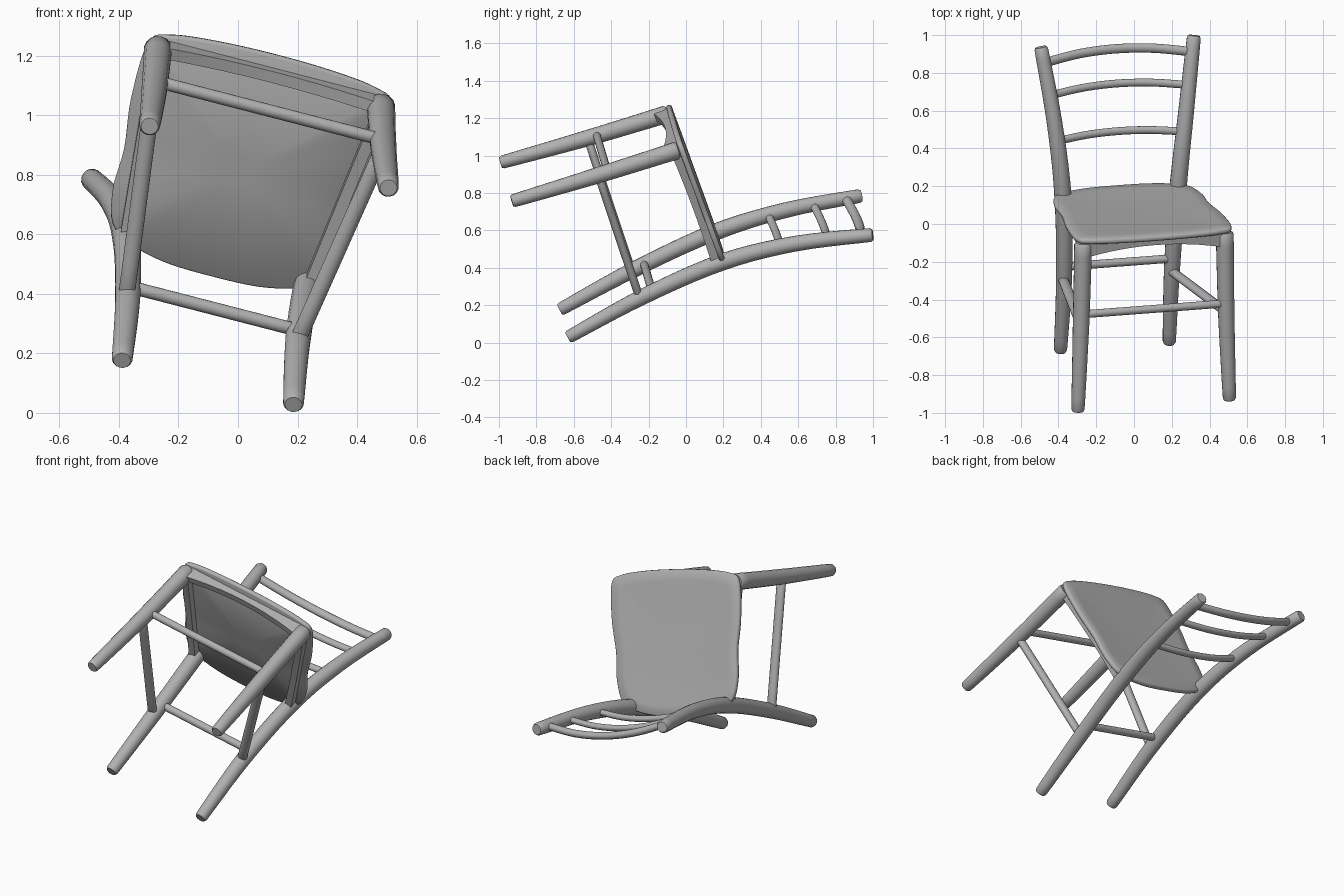
import bpy, bmesh, math
from mathutils import Vector, Matrix

cube = bpy.data.objects.get("Cube")
if cube:
    bpy.data.objects.remove(cube, do_unlink=True)

# One plain grey for the whole chair
grey = bpy.data.materials.new("warm_grey")
grey.use_nodes = True
grey.diffuse_color = (0.44, 0.44, 0.44, 1)
grey.node_tree.nodes["Principled BSDF"].inputs["Base Color"].default_value = (0.44, 0.44, 0.44, 1)

# The chair is built upright (x across, y to the back, z up), then lies tipped over
across = Vector((0.966, 0.073, -0.249)).normalized()
back = Vector((-0.246, 0.332, -0.91))
back = (back - across * back.dot(across)).normalized()
up = across.cross(back)
POSE = Matrix.Translation((-0.010, -0.789, 0.467)) @ Matrix((across, back, up)).transposed().to_4x4()


def finish(name, bm, angle=40):
    bmesh.ops.recalc_face_normals(bm, faces=bm.faces)
    mesh = bpy.data.meshes.new(name)
    bm.to_mesh(mesh)
    bm.free()
    mesh.materials.append(grey)
    ob = bpy.data.objects.new(name, mesh)
    bpy.context.collection.objects.link(ob)
    ob.matrix_world = POSE
    bpy.ops.object.select_all(action='DESELECT')
    ob.select_set(True)
    bpy.context.view_layer.objects.active = ob
    bpy.ops.object.shade_smooth_by_angle(angle=math.radians(angle))
    return ob


def smooth_path(pts, steps=5, closed=False):
    """Catmull-Rom points through the given tuples."""
    p = [Vector(q) for q in pts]
    n = len(p)
    out = []
    for i in range(n if closed else n - 1):
        if closed:
            a, b, c, d = (p[(i + k) % n] for k in (-1, 0, 1, 2))
        else:
            a, b, c, d = p[max(i - 1, 0)], p[i], p[i + 1], p[min(i + 2, n - 1)]
        for s in range(steps):
            t = s / steps
            out.append(0.5 * (2 * b + (c - a) * t + (2 * a - 5 * b + 4 * c - d) * t * t
                              + (3 * b - a - 3 * c + d) * t ** 3))
    return out if closed else out + [p[-1]]


def loft(bm, rings):
    """Skin a list of point rings and close both ends."""
    vs = [[bm.verts.new(q) for q in r] for r in rings]
    n = len(vs[0])
    for r0, r1 in zip(vs, vs[1:]):
        for i in range(n):
            bm.faces.new((r0[i], r0[(i + 1) % n], r1[(i + 1) % n], r1[i]))
    bm.faces.new(vs[0][::-1])
    bm.faces.new(vs[-1])


def rod(name, pts, radii, flat=1.0, ref=(0, 1, 0), sides=16, tip=0.012):
    """Round or oval rod along a path; flat scales the width along ref."""
    path = smooth_path(pts)
    m = len(path) - 1
    rings = []

    def ring(c, t, r):
        s = t.cross(Vector(ref)).normalized()
        w = s.cross(t).normalized()
        return [c + r * (math.cos(a) * s + flat * math.sin(a) * w)
                for a in (2 * math.pi * k / sides for k in range(sides))]

    for i, c in enumerate(path):
        t = (path[min(i + 1, m)] - path[max(i - 1, 0)]).normalized()
        f = i / m * (len(radii) - 1)
        k = min(int(f), len(radii) - 2)
        r = radii[k] + (radii[k + 1] - radii[k]) * (f - k)
        if i == 0:
            rings.append(ring(c - t * tip, t, r * 0.82))
        rings.append(ring(c, t, r))
        if i == m:
            rings.append(ring(c + t * tip, t, r * 0.82))
    bm = bmesh.new()
    loft(bm, rings)
    return finish(name, bm)


def plank(name, a, b, thick, top, low_end, low_mid, steps=10):
    """Upright rail from a to b whose lower edge arches."""
    a, b = Vector(a), Vector(b)
    d = (b - a).normalized()
    side = Vector((-d.y, d.x)) * thick / 2
    rings = []
    for i in range(steps + 1):
        f = i / steps
        c = a.lerp(b, f)
        low = low_mid + (low_end - low_mid) * (2 * f - 1) ** 2
        rings.append([Vector((*(c + s * side), z)) for s, z in ((-1, low), (1, low), (1, top), (-1, top))])
    bm = bmesh.new()
    loft(bm, rings)
    return finish(name, bm, 30)


# Legs, posts and side rails, one set per side (the back feet drift slightly left)
for side, s in (("right", -1), ("left", 1)):
    rod(side + "_front_leg",
        [(s * .415, -.442, -.016), (s * .398, -.412, .45), (s * .388, -.391, .89)],
        [.035, .044, .048])
    rod(side + "_back_post",
        [(s * .298 + .012, .398, .014), (s * .296 + .004, .33, .46), (s * .316, .295, .92),
         (s * .36, .325, 1.32), (s * .418, .405, 1.712)],
        [.035, .043, .046, .042, .037])
    rod(side + "_stretcher", [(s * .40, -.41, .455), (s * .298, .325, .435)],
        [.022, .022], flat=1.25, ref=(1, 0, 0))
    plank(side + "_seat_rail", (s * .39, -.385), (s * .318, .295), .04, .92, .86, .868)

# Cross stretchers and the arched front rail
rod("front_stretcher", [(-.40, -.415, .507), (.40, -.415, .507)], [.021, .021])
rod("back_stretcher", [(-.294, .318, .51), (.300, .318, .51)], [.022, .022])
plank("front_seat_rail", (-.39, -.405), (.39, -.405), .04, .92, .825, .87)

# Bowed back slats
for name, z, x, y, r, bow, arch in (("top_slat", 1.64, .41, .385, .025, .065, .026),
                                    ("middle_slat", 1.467, .385, .35, .021, .06, .018),
                                    ("lower_slat", 1.222, .35, .312, .021, .05, .012)):
    rod(name, [(-x, y, z), (-x * .5, y + bow * .75, z + arch * .75), (0, y + bow, z + arch),
               (x * .5, y + bow * .75, z + arch * .75), (x, y, z)], [r, r], flat=.85)

# Seat panel: waisted outline, crisp thin rim and an almost flat top
half = [(.20, -.462), (.36, -.442), (.425, -.395), (.428, -.19), (.404, -.01),
        (.402, .15), (.355, .28), (.20, .34)]
outline = smooth_path([(0, -.468)] + half + [(0, .352)] + [(-x, y) for x, y in half[::-1]],
                      closed=True)
centre = Vector((0, -.03))
profile = [(.1, .908), (.98, .906), (.995, .911), (1, .92), (.995, .931), (.98, .936),
           (.85, .935), (.65, .932), (.4, .930), (.1, .929)]
bm = bmesh.new()
loft(bm, [[Vector((*(centre + (p - centre) * k), z)) for p in outline] for k, z in profile])
finish("seat", bm, 50)
